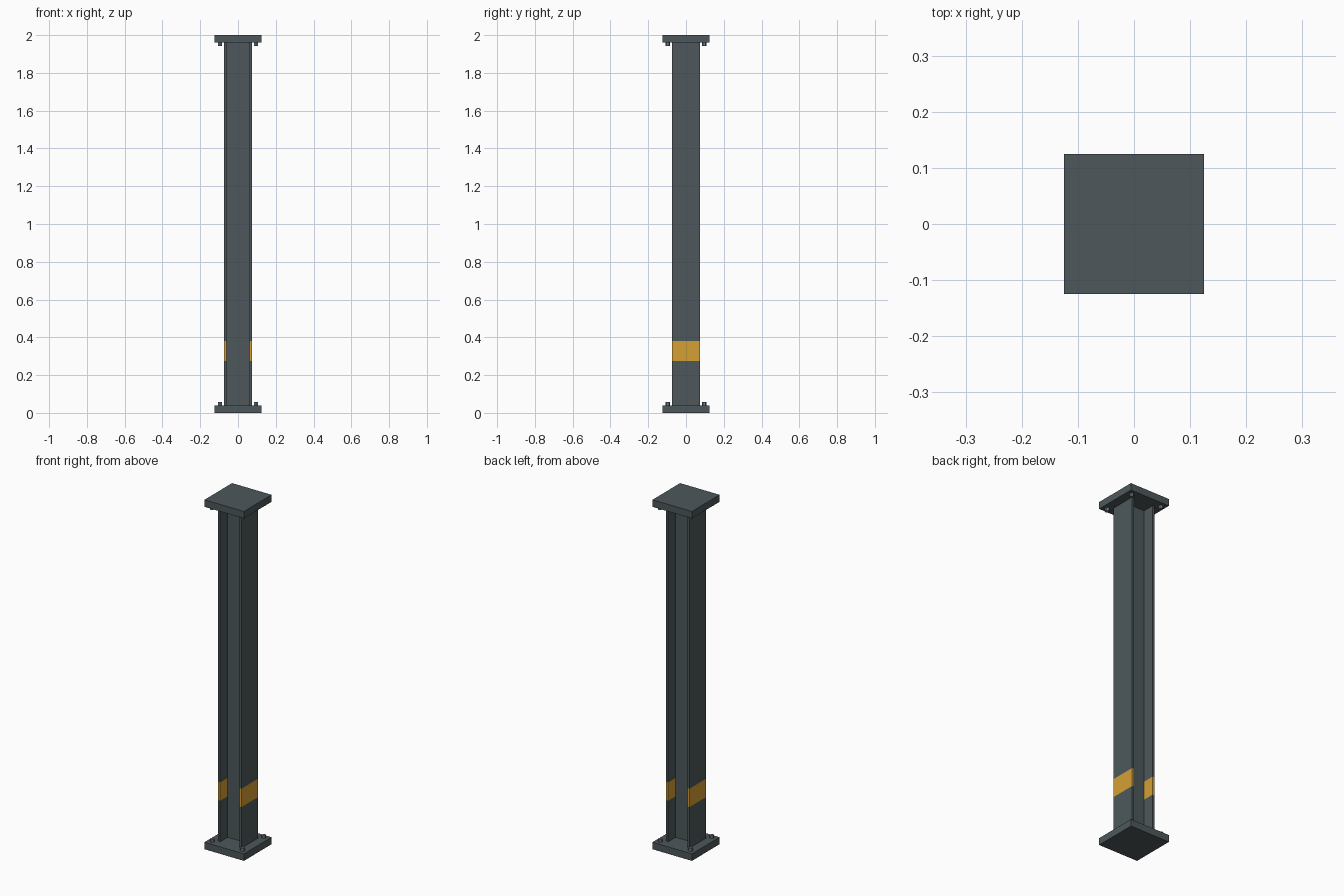
import bpy, bmesh, math

if "Cube" in bpy.data.objects:
    bpy.data.objects.remove(bpy.data.objects["Cube"])


def material(name, rgb):
    m = bpy.data.materials.new(name)
    m.diffuse_color = (*rgb, 1)
    m.use_nodes = True
    m.node_tree.nodes["Principled BSDF"].inputs["Base Color"].default_value = m.diffuse_color
    return m


steel = material("dark_steel", (0.075, 0.097, 0.105))
yellow = material("yellow_paint", (0.67, 0.35, 0.036))
bolt_grey = material("bolt_grey", (0.17, 0.19, 0.20))


def finish(name, bm, mats):
    bmesh.ops.recalc_face_normals(bm, faces=bm.faces[:])
    me = bpy.data.meshes.new(name)
    bm.to_mesh(me)
    bm.free()
    for m in mats:
        me.materials.append(m)
    ob = bpy.data.objects.new(name, me)
    bpy.context.collection.objects.link(ob)
    return ob


# H-section column, split at the painted band on the flanges
W, T, WEB = 0.074, 0.013, 0.006   # half width, flange thickness, half web
IN = W - T
quarter = [(W, W), (IN, W), (IN, WEB)]
profile = (quarter + [(-x, y) for x, y in reversed(quarter)]
           + [(-x, -y) for x, y in quarter]
           + [(x, -y) for x, y in reversed(quarter)])
levels = [0.04, 0.275, 0.38, 1.96]
bm = bmesh.new()
rings = [[bm.verts.new((x, y, z)) for x, y in profile] for z in levels]
n = len(profile)
for k in range(len(levels) - 1):
    for i in range(n):
        j = (i + 1) % n
        f = bm.faces.new((rings[k][i], rings[k][j], rings[k + 1][j], rings[k + 1][i]))
        on_flange = abs(f.calc_center_median().x) > IN - 0.001
        f.material_index = 1 if k == 1 and on_flange else 0
bm.faces.new(rings[0])
bm.faces.new(rings[-1])
finish("h_beam_column", bm, [steel, yellow])

# End plates with a hex bolt head in each corner, on the column side
for end, plate_z, bolt_z in (("base", 0.02, 0.048), ("top", 1.98, 1.952)):
    bm = bmesh.new()
    bmesh.ops.create_cube(bm, size=1)
    for v in bm.verts:
        v.co = (v.co.x * 0.25, v.co.y * 0.25, v.co.z * 0.04 + plate_z)
    finish(f"{end}_plate", bm, [steel])
    for i, (sx, sy) in enumerate([(1, 1), (-1, 1), (-1, -1), (1, -1)]):
        bm = bmesh.new()
        bmesh.ops.create_cone(bm, cap_ends=True, segments=6, radius1=0.012,
                              radius2=0.012, depth=0.018)
        bolt = finish(f"{end}_bolt_{i + 1}", bm, [bolt_grey])
        bolt.location = (sx * 0.096, sy * 0.096, bolt_z)
